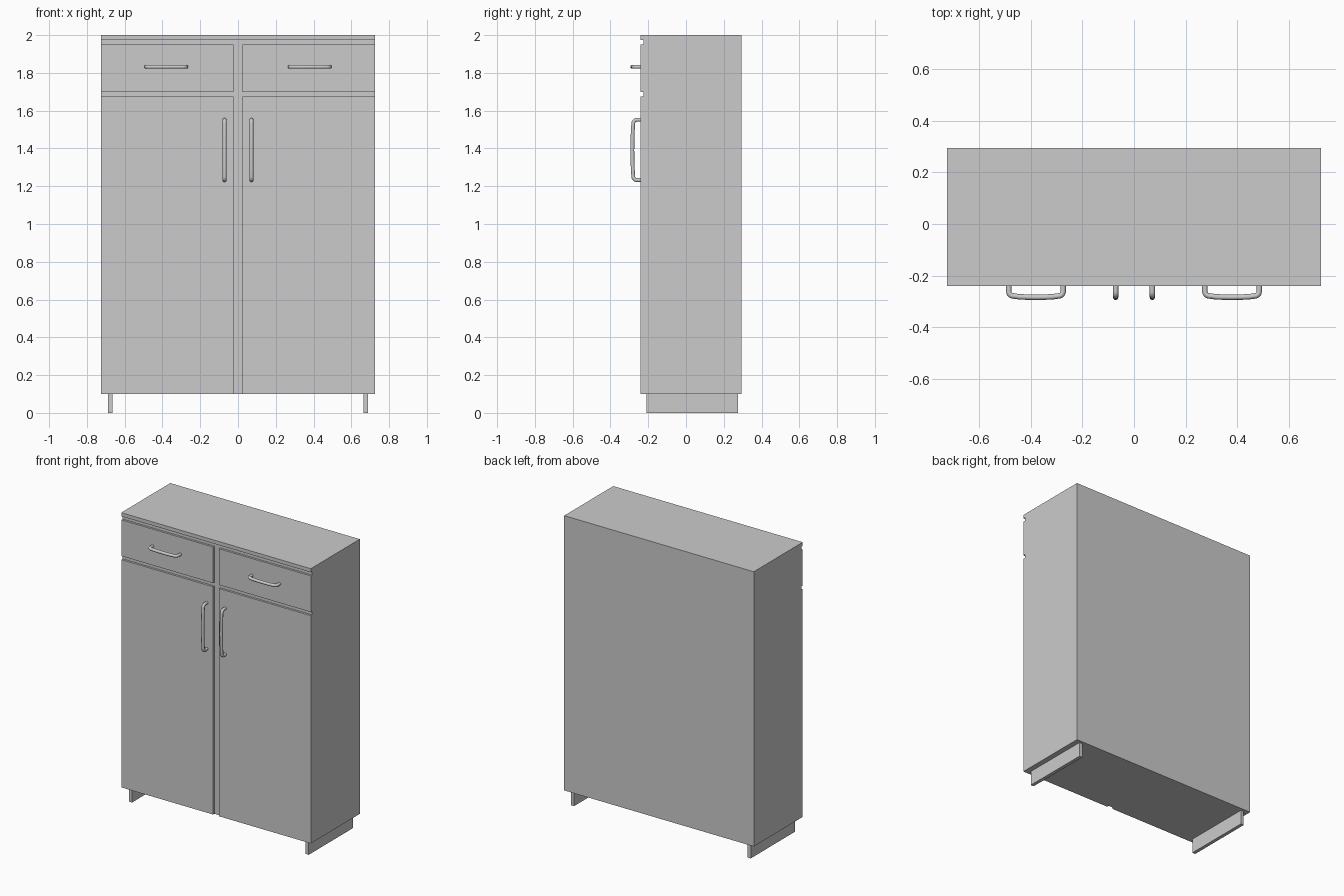
import bpy
import math

if "Cube" in bpy.data.objects:
    bpy.data.objects.remove(bpy.data.objects["Cube"])

FRONT, FACE, BACK = -0.24, -0.226, 0.295   # front of panels, recessed carcass face, back
ROD = 0.0105


def box(name, x0, x1, y0, y1, z0, z1):
    bpy.ops.mesh.primitive_cube_add(size=1, location=((x0 + x1) / 2, (y0 + y1) / 2, (z0 + z1) / 2))
    ob = bpy.context.object
    ob.name = name
    ob.scale = (x1 - x0, y1 - y0, z1 - z0)
    bpy.ops.object.transform_apply(location=False, rotation=False, scale=True)
    return ob


def handle(name, cx, cz, half, vertical):
    """Rod handle: two stubs, rounded corners and a slightly bowed grip."""
    h, r, d, bow = half - ROD, 0.018, 0.039, 0.005
    side = [(-h, -0.004)]
    for i in range(6):
        a = math.pi / 2 * i / 5
        side.append((-h + r - r * math.cos(a), d - r + r * math.sin(a)))
    grip = [(h * t, d + bow * (1 - t * t)) for t in (-0.6, -0.3, 0, 0.3, 0.6)]
    path = side + grip + [(-u, v) for u, v in reversed(side)]
    cu = bpy.data.curves.new(name, 'CURVE')
    cu.dimensions = '3D'
    cu.bevel_depth = ROD
    cu.bevel_resolution = 3
    cu.use_fill_caps = True
    sp = cu.splines.new('POLY')
    sp.points.add(len(path) - 1)
    for p, (u, v) in zip(sp.points, path):
        p.co = (0, -v, u, 1) if vertical else (u, -v, 0, 1)
    ob = bpy.data.objects.new(name, cu)
    bpy.context.collection.objects.link(ob)
    ob.location = (cx, FRONT, cz)
    bpy.ops.object.select_all(action='DESELECT')
    ob.select_set(True)
    bpy.context.view_layer.objects.active = ob
    bpy.ops.object.convert(target='MESH')
    bpy.ops.object.shade_smooth_by_angle(angle=math.radians(40))


# Carcass and top board
box("carcass", -0.725, 0.725, FACE, BACK, 0.1, 1.975)
box("top_board", -0.725, 0.725, FRONT, BACK, 1.975, 2.0)

# Doors, drawers, handles and base runners on each side
for side, s in (("left", -1), ("right", 1)):
    x0, x1 = sorted((s * 0.023, s * 0.725))
    box(side + "_door", x0, x1, FRONT, FACE, 0.1, 1.675)
    box(side + "_drawer_front", x0, x1, FRONT, FACE, 1.70, 1.95)
    handle(side + "_drawer_handle", s * 0.38, 1.832, 0.116, False)
    handle(side + "_door_handle", s * 0.071, 1.392, 0.17, True)
    x0, x1 = sorted((s * 0.664, s * 0.688))
    box(side + "_base_runner", x0, x1, -0.21, 0.275, 0.0, 0.1)
